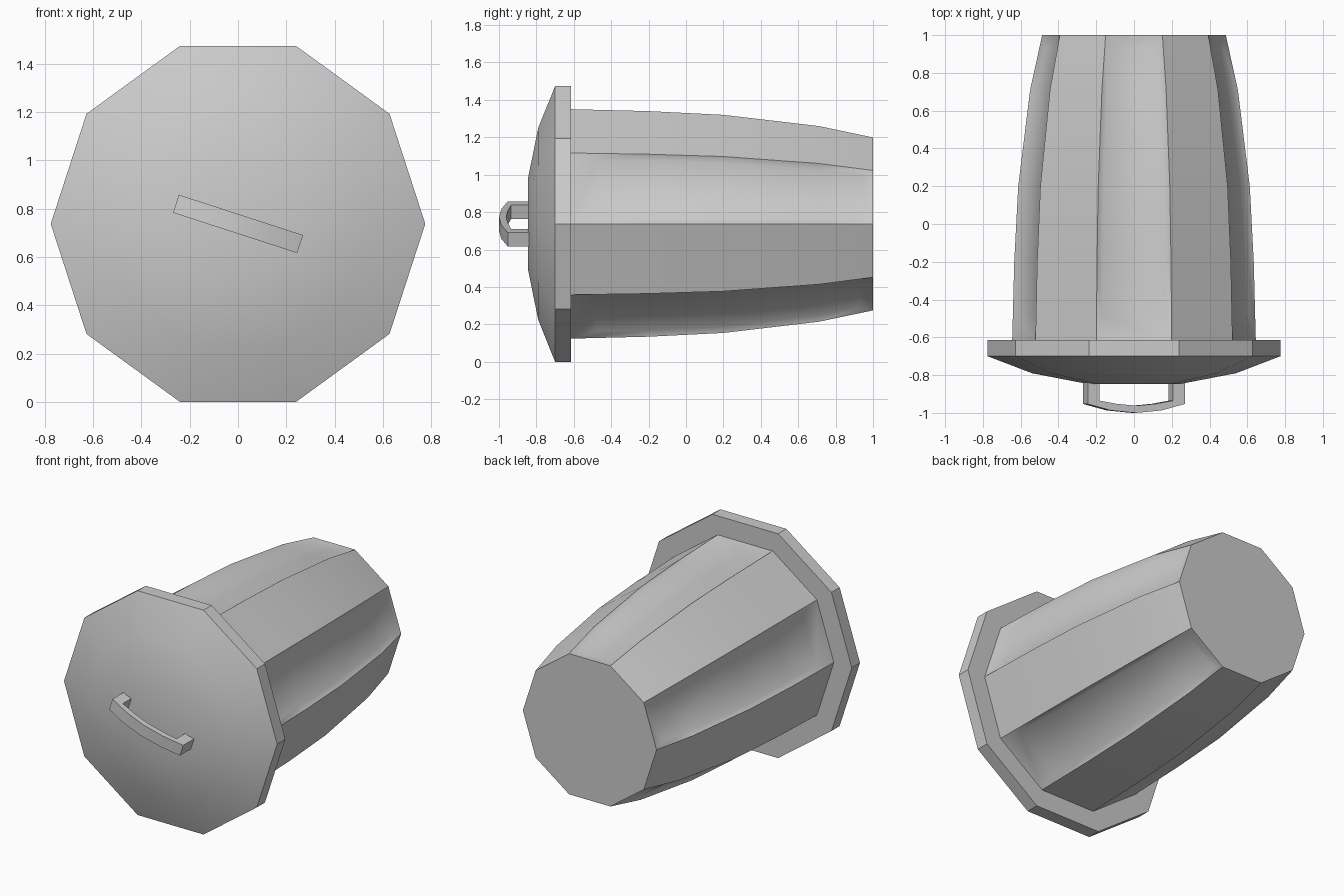
import bpy, bmesh, math
from mathutils import Vector, Matrix

if "Cube" in bpy.data.objects:
    bpy.data.objects.remove(bpy.data.objects["Cube"])

CZ = 0.737      # height of the lying can's axis
N = 10          # sides


def ring_point(r, y, k):
    a = 2 * math.pi * k / N
    return Vector((r * math.cos(a), y, CZ + r * math.sin(a)))


def finish(bm, name, angle):
    bmesh.ops.recalc_face_normals(bm, faces=bm.faces)
    me = bpy.data.meshes.new(name)
    bm.to_mesh(me)
    bm.free()
    ob = bpy.data.objects.new(name, me)
    bpy.context.collection.objects.link(ob)
    bpy.ops.object.select_all(action='DESELECT')
    ob.select_set(True)
    bpy.context.view_layer.objects.active = ob
    bpy.ops.object.shade_smooth_by_angle(angle=math.radians(angle))
    return ob


# Body: tapered ten-sided barrel, every other side has a sunken panel
profile = [(0.645, -0.62), (0.634, -0.2), (0.613, 0.2), (0.55, 0.71), (0.486, 1.0)]
panel_y = [-0.48, -0.2, 0.2, 0.71, 0.93]
MARGIN, DEPTH = 0.03, 0.022


def radius_at(y):
    for (r0, y0), (r1, y1) in zip(profile, profile[1:]):
        if y <= y1:
            return r0 + (r1 - r0) * (y - y0) / (y1 - y0)


bm = bmesh.new()
rings = [[bm.verts.new(ring_point(r, y, k)) for k in range(N)] for r, y in profile]
last = len(profile) - 1
bm.faces.new(rings[0])
bm.faces.new(rings[-1])
for k in range(N):
    left = [ring[k] for ring in rings]
    right = [ring[(k + 1) % N] for ring in rings]
    strips = [(left, right)]
    if k % 2 == 0:
        a = 2 * math.pi * (k + 0.5) / N
        sink = Vector((math.cos(a), 0, math.sin(a))) * DEPTH
        in_l, in_r = [], []
        for y in panel_y:
            p, q = ring_point(radius_at(y), y, k), ring_point(radius_at(y), y, k + 1)
            side = (q - p).normalized() * MARGIN
            in_l.append(bm.verts.new(p + side - sink))
            in_r.append(bm.verts.new(q - side - sink))
        strips = [(left, in_l), (in_l, in_r), (in_r, right)]
        for i in (0, last):
            bm.faces.new((left[i], right[i], in_r[i], in_l[i]))
    for s, t in strips:
        for i in range(last):
            bm.faces.new((s[i], t[i], t[i + 1], s[i + 1]))
finish(bm, "can_body", 40)

# Lid: ten-sided rim with a shallow dome
bm = bmesh.new()
lid = [(0.775, -0.615), (0.775, -0.70), (0.54, -0.79), (0.25, -0.846)]
rings = [[bm.verts.new(ring_point(r, y, k)) for k in range(N)] for r, y in lid]
bm.faces.new(rings[0])
bm.faces.new(rings[-1])
for s, t in zip(rings, rings[1:]):
    for k in range(N):
        j = (k + 1) % N
        bm.faces.new((s[k], s[j], t[j], t[k]))
finish(bm, "lid", 30)

# Handle: bowed strap on two legs, tilted on the lid
outer = [(-0.27, -0.835), (-0.27, -0.953), (-0.14, -0.987), (0, -1.0),
         (0.14, -0.987), (0.27, -0.953), (0.27, -0.835)]
inner = [(-0.205, -0.835), (-0.205, -0.935), (-0.11, -0.952), (0, -0.962),
         (0.11, -0.952), (0.205, -0.935), (0.205, -0.835)]
bm = bmesh.new()
tilt = Matrix.Translation((0, 0, CZ)) @ Matrix.Rotation(math.radians(18), 4, 'Y')
loops = []
for (ox, oy), (ix, iy) in zip(outer, inner):
    pts = [(ox, oy, 0.039), (ox, oy, -0.039), (ix, iy, -0.039), (ix, iy, 0.039)]
    loops.append([bm.verts.new(tilt @ Vector(p)) for p in pts])
bm.faces.new(loops[0])
bm.faces.new(loops[-1])
for s, t in zip(loops, loops[1:]):
    for k in range(4):
        j = (k + 1) % 4
        bm.faces.new((s[k], s[j], t[j], t[k]))
finish(bm, "lid_handle", 30)
